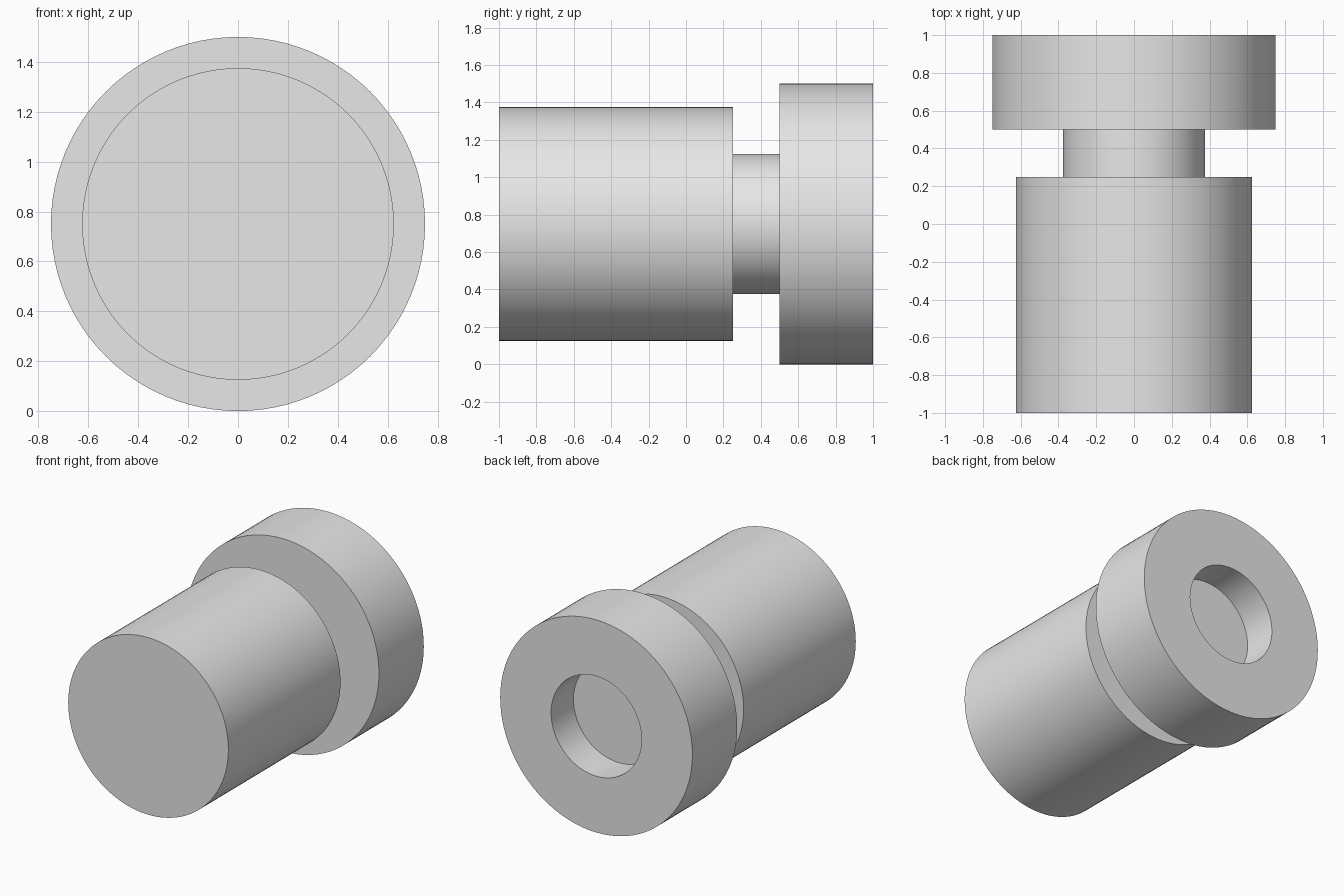
import bpy, bmesh, math
from mathutils import Vector

if "Cube" in bpy.data.objects:
    bpy.data.objects.remove(bpy.data.objects["Cube"], do_unlink=True)

SEGMENTS = 96
CENTRE_Z = 0.75
BODY_R, NECK_R, HEAD_R, BORE_R = 0.625, 0.375, 0.75, 0.353

# Plain grey material
grey = bpy.data.materials.new("light_grey")
grey.use_nodes = True
colour = (0.8, 0.8, 0.8, 1)
grey.diffuse_color = colour
grey.node_tree.nodes["Principled BSDF"].inputs["Base Color"].default_value = colour

# Turned profile as (radius, y): body, groove, head, blind bore in the back
profile = [
    (0, -1), (BODY_R, -1), (BODY_R, 0.25),
    (NECK_R, 0.25), (NECK_R, 0.5),
    (HEAD_R, 0.5), (HEAD_R, 1),
    (BORE_R, 1), (BORE_R, 0.75), (0, 0.75),
]

# Spin the profile around the y axis into one closed solid
bm = bmesh.new()
verts = [bm.verts.new((0, y, r)) for r, y in profile]
edges = [bm.edges.new(pair) for pair in zip(verts, verts[1:])]
bmesh.ops.spin(bm, geom=verts + edges, cent=(0, 0, 0), axis=(0, 1, 0),
               angle=math.tau, steps=SEGMENTS, use_duplicate=False)
bmesh.ops.remove_doubles(bm, verts=bm.verts[:], dist=0.0001)
# Turn each flat end's fan of triangles into one round face
for y in (-1, 0.75):
    hub = [v for v in bm.verts if (v.co - Vector((0, y, 0))).length < 0.001]
    bmesh.ops.dissolve_verts(bm, verts=hub)
bmesh.ops.recalc_face_normals(bm, faces=bm.faces[:])
mesh = bpy.data.meshes.new("turned_plug")
bm.to_mesh(mesh)
bm.free()
mesh.materials.append(grey)

plug = bpy.data.objects.new("turned_plug", mesh)
plug.location.z = CENTRE_Z
bpy.context.collection.objects.link(plug)

# Smooth round walls, crisp rims
bpy.ops.object.select_all(action="DESELECT")
plug.select_set(True)
bpy.context.view_layer.objects.active = plug
bpy.ops.object.shade_smooth_by_angle(angle=math.radians(30))
